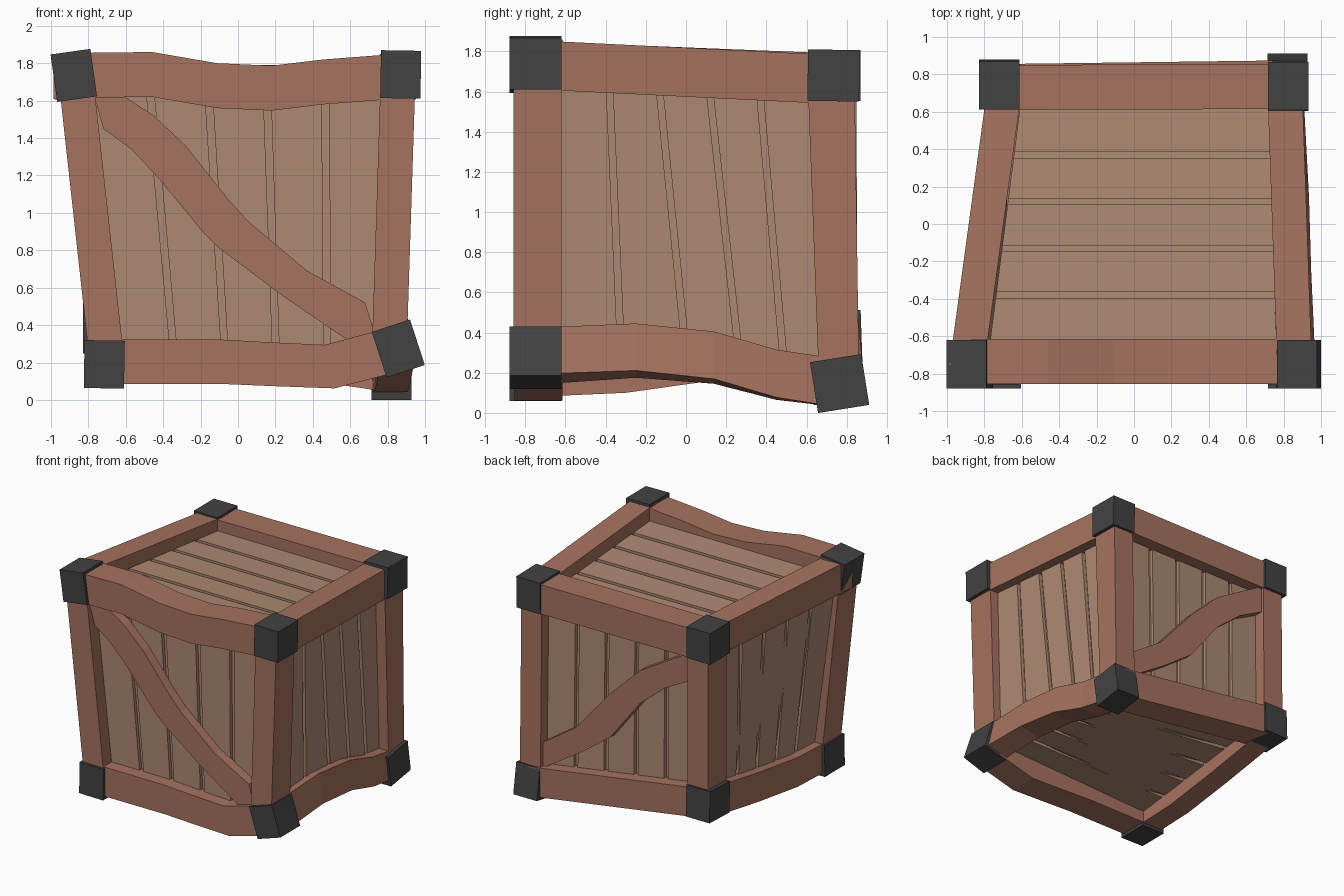
import bpy, bmesh
from math import radians
from mathutils import Vector as V, Matrix

if "Cube" in bpy.data.objects:
    bpy.data.objects.remove(bpy.data.objects["Cube"])


def mat(name, col):
    m = bpy.data.materials.new(name)
    m.diffuse_color = (*col, 1)
    m.use_nodes = True
    m.node_tree.nodes["Principled BSDF"].inputs["Base Color"].default_value = m.diffuse_color
    return m


FRAME = mat("frame_wood", (0.38, 0.17, 0.115))
PLANK = mat("plank_wood", (0.42, 0.25, 0.17))
IRON = mat("dark_iron", (0.055, 0.055, 0.055))


def finish(name, bm, material):
    bmesh.ops.recalc_face_normals(bm, faces=bm.faces)
    me = bpy.data.meshes.new(name)
    bm.to_mesh(me)
    bm.free()
    me.materials.append(material)
    ob = bpy.data.objects.new(name, me)
    bpy.context.collection.objects.link(ob)
    return ob


def loft(bm, rings):
    """Closed tube through four-sided rings."""
    rows = [[bm.verts.new(p) for p in r] for r in rings]
    for a, b in zip(rows, rows[1:]):
        for i in range(4):
            j = (i + 1) % 4
            bm.faces.new((a[i], a[j], b[j], b[i]))
    bm.faces.new(rows[0][::-1])
    bm.faces.new(rows[-1])


def beam(name, pts, u, v, u_end=None, v_end=None):
    """Timber with half-section vectors u, v, blended towards u_end, v_end."""
    u, v = V(u), V(v)
    ue, ve = V(u_end or u), V(v_end or v)
    bm, rings = bmesh.new(), []
    for i, p in enumerate(pts):
        t, p = i / (len(pts) - 1), V(p)
        a, b = u.lerp(ue, t), v.lerp(ve, t)
        rings.append((p + a + b, p - a + b, p - a - b, p + a - b))
    loft(bm, rings)
    finish(name, bm, FRAME)


def panel(name, a0, a1, b0, b1, inward, cuts_a=None, cuts_b=None):
    """Five planks running from edge a to edge b, with a backing sheet in the gaps."""
    a0, a1, b0, b1, n = map(V, (a0, a1, b0, b1, inward))
    even = [0.2, 0.4, 0.6, 0.8]
    ca = [-0.013] + (cuts_a or even) + [1.013]
    cb = [-0.013] + (cuts_b or even) + [1.013]
    g = 0.013
    bm = bmesh.new()

    def slab(s0, s1, t0, t1, d0, d1):
        rings = []
        for s, t in ((s0, t0), (s1, t1)):
            p, q = a0.lerp(a1, s), b0.lerp(b1, t)
            rings.append((p + n * d0, q + n * d0, q + n * d1, p + n * d1))
        loft(bm, rings)

    for i in range(5):
        slab(ca[i] + g, ca[i + 1] - g, cb[i] + g, cb[i + 1] - g, 0, 0.05)
    slab(0.01, 0.99, 0.01, 0.99, 0.03, 0.045)
    finish(name, bm, PLANK)


def brace(name, upper, lower, y0, y1):
    """Wavy diagonal board from its two edges in the xz plane."""
    bm = bmesh.new()
    loft(bm, [((a, y0, b), (c, y0, d), (c, y1, d), (a, y1, b))
              for (a, b), (c, d) in zip(upper, lower)])
    finish(name, bm, FRAME)


# corner caps: centre, axis and angle of tilt
caps = {
    "front_left_top": ((-0.878, -0.75, 1.735), 'Y', -8),
    "front_right_top": ((0.87, -0.75, 1.74), 'Y', 1),
    "back_left_top": ((-0.72, 0.74, 1.68), 'Y', 0),
    "back_right_top": ((0.825, 0.735, 1.68), 'X', -1),
    "front_left_bottom": ((-0.715, -0.75, 0.19), 'Y', 1),
    "front_right_bottom": ((0.857, -0.75, 0.275), 'Y', -18),
    "back_left_bottom": ((-0.72, 0.745, 0.38), 'X', 2),
    "back_right_bottom": ((0.82, 0.765, 0.146), 'X', 9),
}
for key, (c, axis, ang) in caps.items():
    bm = bmesh.new()
    m = (Matrix.Translation(c) @ Matrix.Rotation(radians(ang), 4, axis)
         @ Matrix.Diagonal((0.215, 0.258, 0.256, 1)))
    bmesh.ops.create_cube(bm, size=1, matrix=m)
    finish(key + "_cap", bm, IRON)

X, Y, Z = (0.093, 0, 0), (0, 0.12, 0), (0, 0, 0.12)
XT, ZT = (0.09, 0, 0.03), (-0.035, 0, 0.115)   # section tilted with the kicked corner

# upright posts
beam("front_left_post", [(-0.865, -0.74, 1.7), (-0.70, -0.74, 0.2)], X, Y)
beam("front_right_post", [(0.855, -0.74, 1.7), (0.81, -0.74, 0.3)], X, Y)
beam("back_left_post", [(-0.70, 0.727, 1.7), (-0.705, 0.735, 0.38)], X, Y)
beam("back_right_post", [(0.812, 0.722, 1.68), (0.81, 0.762, 0.16)], X, (0, 0.117, 0),
     X, (0, 0.1, 0))

# rails running left to right
beam("front_top_rail", [(-0.87, -0.735, 1.735), (-0.46, -0.735, 1.74), (-0.11, -0.735, 1.68),
     (0.18, -0.735, 1.667), (0.455, -0.735, 1.70), (0.85, -0.735, 1.73)], Y, Z)
beam("front_bottom_rail", [(-0.70, -0.735, 0.205), (-0.07, -0.735, 0.203), (0.2, -0.735, 0.19),
     (0.49, -0.735, 0.178), (0.82, -0.735, 0.265)], Y, Z, Y, ZT)
beam("back_top_rail", [(-0.72, 0.73, 1.67), (0.82, 0.735, 1.67)], Y, Z)
beam("back_bottom_rail", [(-0.72, 0.735, 0.385), (0.82, 0.755, 0.16)], Y, Z)

# rails running front to back
beam("left_top_rail", [(-0.893, -0.75, 1.73), (-0.69, 0.74, 1.67)], X, Z)
beam("right_top_rail", [(0.858, -0.75, 1.733), (0.806, 0.735, 1.66)], X, (0, 0, 0.122))
beam("left_bottom_rail", [(-0.705, -0.75, 0.20), (-0.71, -0.3, 0.22), (-0.71, 0.2, 0.29),
     (-0.71, 0.74, 0.38)], X, Z)
beam("right_bottom_rail", [(0.855, -0.75, 0.28), (0.845, -0.61, 0.29), (0.835, -0.25, 0.31),
     (0.83, 0.14, 0.275), (0.82, 0.45, 0.19), (0.81, 0.75, 0.15)], XT, ZT, X, Z)

# recessed plank panels
panel("front_panel", (-0.78, -0.75, 1.63), (0.78, -0.75, 1.62),
      (-0.62, -0.75, 0.28), (0.75, -0.75, 0.28), (0, 1, 0))
panel("back_panel", (-0.62, 0.75, 1.57), (0.73, 0.75, 1.57),
      (-0.62, 0.755, 0.46), (0.73, 0.775, 0.26), (0, -1, 0))
panel("right_panel", (0.87, -0.63, 1.61), (0.82, 0.62, 1.555),
      (0.84, -0.63, 0.36), (0.82, 0.67, 0.22), (-1, 0, 0),
      None, [0.235, 0.485, 0.69, 0.86])
panel("left_panel", (-0.91, -0.63, 1.63), (-0.72, 0.62, 1.57),
      (-0.73, -0.63, 0.30), (-0.73, 0.63, 0.45), (1, 0, 0))
panel("top_panel", (-0.77, -0.63, 1.74), (-0.61, 0.62, 1.70),
      (0.76, -0.63, 1.74), (0.72, 0.62, 1.69), (0, 0, -1))
panel("bottom_panel", (-0.62, -0.63, 0.18), (-0.62, 0.63, 0.35),
      (0.76, -0.63, 0.24), (0.73, 0.65, 0.14), (0, 0, 1))

# wavy diagonal braces
brace("front_brace",
      [(-0.62, 1.63), (-0.45, 1.52), (-0.28, 1.36), (-0.05, 1.07), (0.06, 0.95),
       (0.37, 0.69), (0.68, 0.52), (0.73, 0.36)],
      [(-0.77, 1.63), (-0.72, 1.45), (-0.57, 1.34), (-0.42, 1.18), (-0.19, 0.9),
       (-0.1, 0.81), (0.1, 0.66), (0.42, 0.42)][:6] + [(0.24, 0.555), (0.60, 0.31)],
      -0.83, -0.745)
brace("back_brace",
      [(-0.62, 1.58), (-0.5, 1.51), (-0.16, 1.31), (0.11, 1.05), (0.42, 0.69), (0.73, 0.48)],
      [(-0.62, 1.35), (-0.39, 1.23), (-0.16, 1.04), (0.11, 0.69), (0.385, 0.49), (0.73, 0.27)],
      0.745, 0.825)
